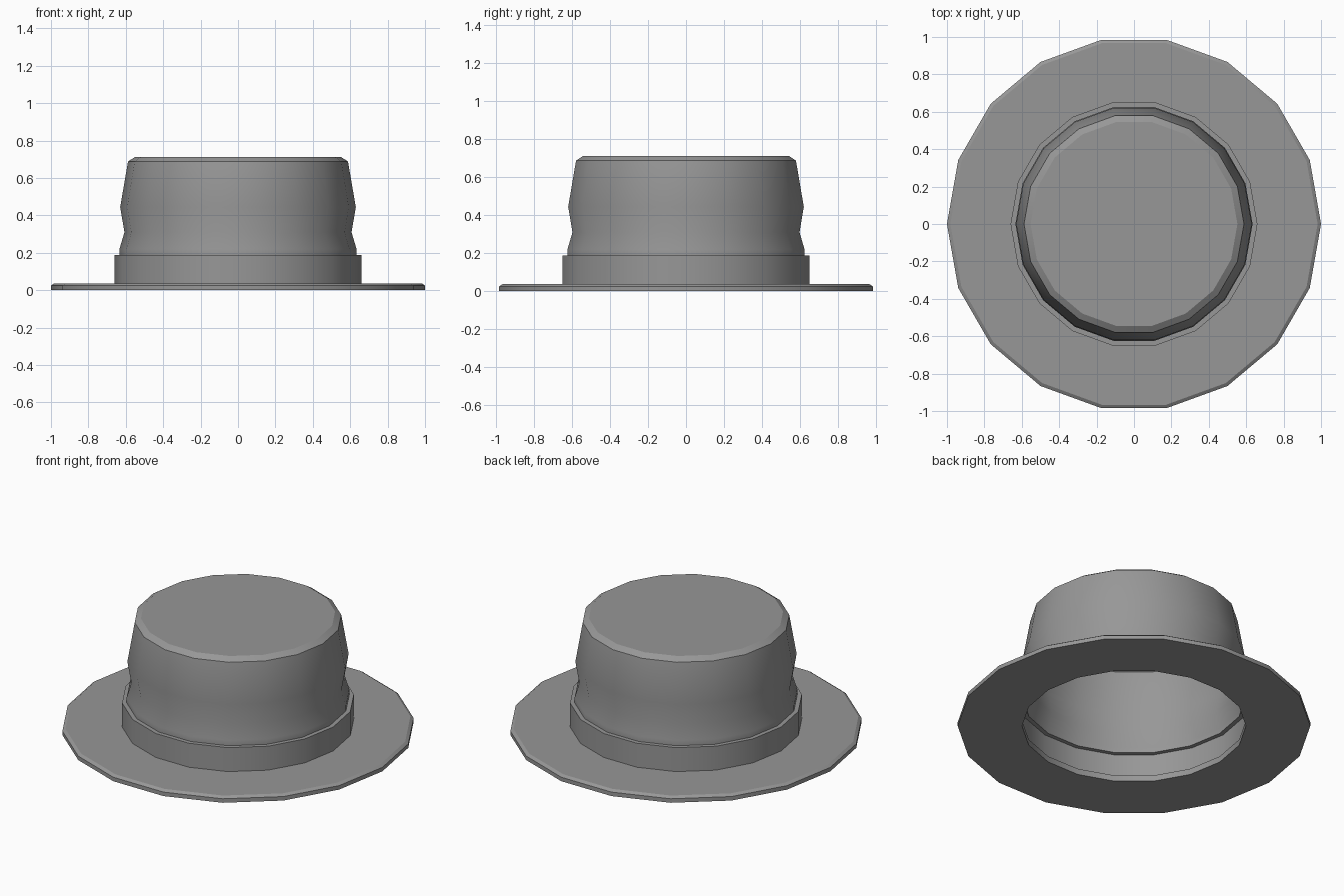
import bpy
import bmesh
from math import cos, sin, tau, radians

if "Cube" in bpy.data.objects:
    bpy.data.objects.remove(bpy.data.objects["Cube"])

SIDES = 18

# Dark grey felt shared by all parts
felt = bpy.data.materials.new("dark_grey_felt")
felt.diffuse_color = (0.31, 0.31, 0.31, 1)
felt.use_nodes = True
felt.node_tree.nodes["Principled BSDF"].inputs["Base Color"].default_value = felt.diffuse_color


def lathe(name, profile, closed=False, cap_top=False):
    """Spin an (r, z) profile, listed so faces point outward, around z."""
    bm = bmesh.new()
    rings = [[bm.verts.new((r * cos(tau * i / SIDES), r * sin(tau * i / SIDES), z))
              for i in range(SIDES)] for r, z in profile]
    pairs = list(zip(rings, rings[1:]))
    if closed:
        pairs.append((rings[-1], rings[0]))
    for a, b in pairs:
        for i in range(SIDES):
            j = (i + 1) % SIDES
            bm.faces.new((a[i], a[j], b[j], b[i]))
    if cap_top:
        bm.faces.new(rings[-1])
    mesh = bpy.data.meshes.new(name)
    bm.to_mesh(mesh)
    bm.free()
    mesh.materials.append(felt)
    obj = bpy.data.objects.new(name, mesh)
    bpy.context.collection.objects.link(obj)
    bpy.ops.object.select_all(action='DESELECT')
    obj.select_set(True)
    bpy.context.view_layer.objects.active = obj
    bpy.ops.object.shade_smooth_by_angle(angle=radians(32))
    return obj


# Wide flat brim with a chamfered upper rim and a central opening
lathe("brim", [(0.635, 0), (1.0, 0), (1.0, 0.025), (0.982, 0.037), (0.635, 0.037)],
      closed=True)

# Hat band: thin wall with a narrow ledge reaching in to the crown
lathe("hat_band", [(0.66, 0.037), (0.66, 0.187), (0.634, 0.187)])

# Hollow crown, pinched above the band, with a chamfered flat top
lathe("crown", [(0.634, 0.187), (0.634, 0.22), (0.607, 0.31), (0.630, 0.444),
                (0.588, 0.688), (0.553, 0.711)], cap_top=True)
